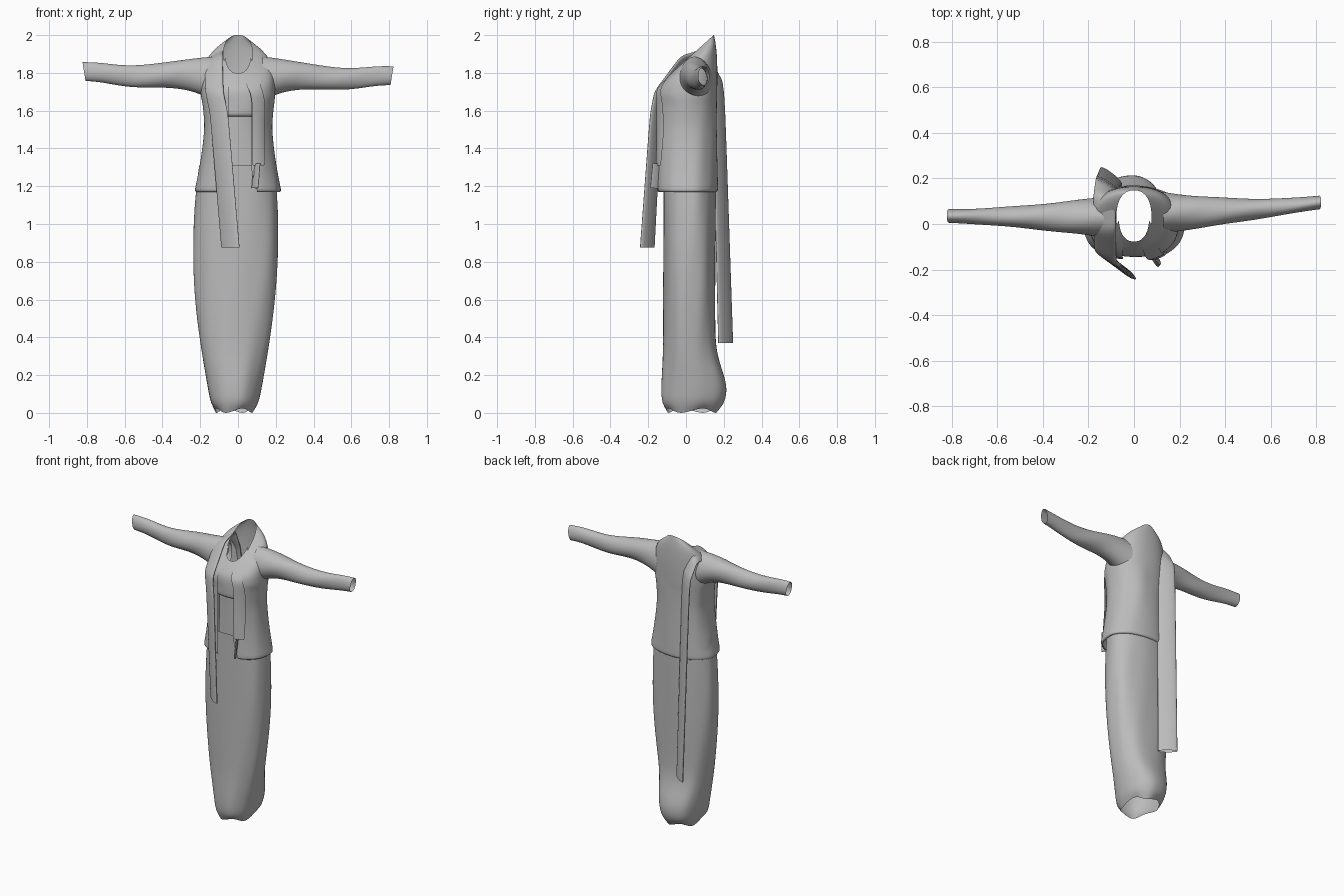
import bpy
from math import sin, cos, pi, asin, copysign, exp
from mathutils import Vector

cube = bpy.data.objects.get("Cube")
if cube:
    bpy.data.objects.remove(cube)

cloth = bpy.data.materials.new("grey cloth")
cloth.use_nodes = True
grey = (0.5, 0.5, 0.5, 1)
cloth.diffuse_color = grey
cloth.node_tree.nodes["Principled BSDF"].inputs["Base Color"].default_value = grey

SQUARE = 2.3  # how boxy the body sections are


def skin(name, rings, closed=True):
    """Join equal rings of points into a smooth surface."""
    count = len(rings[0])
    verts = [point for ring in rings for point in ring]
    faces = []
    for row in range(len(rings) - 1):
        for col in range(count if closed else count - 1):
            following = (col + 1) % count
            low, high = row * count, (row + 1) * count
            faces.append((low + col, low + following, high + following, high + col))
    mesh = bpy.data.meshes.new(name)
    mesh.from_pydata(verts, [], faces)
    mesh.materials.append(cloth)
    for poly in mesh.polygons:
        poly.use_smooth = True
    obj = bpy.data.objects.new(name, mesh)
    bpy.context.collection.objects.link(obj)
    smooth = obj.modifiers.new("smooth", "SUBSURF")
    smooth.levels = smooth.render_levels = 1


def spread(start, end, count):
    return [start + (end - start) * i / (count - 1) for i in range(count)]


def power(value, exponent):
    return copysign(abs(value) ** exponent, value)


def body_point(angle, centre, radius_x, radius_y):
    """Point on a rounded section, angle zero at the front."""
    x = radius_x * power(sin(angle), 2 / SQUARE)
    y = -radius_y * power(cos(angle), 2 / SQUARE)
    return centre[0] + x, centre[1] + y


def folds(angle, z):
    return 1 + 0.01 * (sin(5 * angle + 4 * z) + sin(9 * angle - 7 * z) / 2)


# Long skirt, narrowing downwards, pouched at the back and tucked at the hem
def skirt_ring(z):
    pouch = exp(-((z - 0.12) / 0.15) ** 2)
    tuck = 1 - 0.15 * max(0, 1 - z / 0.07) ** 2
    centre = (-0.02 + 0.01 * z, 0.018 + 0.025 * pouch)
    radius_x = (0.118 + 0.107 * sin(pi / 2 * z / 0.9)) * tuck
    radius_y = (0.138 + 0.035 * pouch) * tuck
    ring = []
    for angle in spread(0, 2 * pi, 57)[:-1]:
        wave = folds(angle, z)
        x, y = body_point(angle, centre, radius_x * wave, radius_y * wave)
        ragged = 0.012 * (1 + sin(4 * angle)) if z == 0 else 0
        ring.append((x, y, z + ragged))
    return ring


skin("skirt", [skirt_ring(z) for z in spread(0, 1.31, 28)])


# Jacket sections: flared hem, nipped waist, yoke tilting up to the back collar
def jacket_ring(z, grow, left, right, steps, wrap=False):
    yoke = max(0, min(1, (z - 1.66) / 0.235))
    radius_x = 0.18 + 0.05 * (abs(z - 1.52) / 0.35) ** 1.5
    radius_y = 0.14 + 0.1 * radius_x
    if yoke > 0:
        radius_x = 0.077 + 0.12 * (1 - yoke ** 4) ** 0.5
        radius_y = 0.16 - 0.042 * yoke ** 3
    tilt = 0.9 * yoke ** 1.3
    centre = (0, 0.005 + 0.025 * yoke ** 2)
    limits = []
    for x in (left, right):
        ratio = max(-1, min(1, x / radius_x))
        limits.append(asin(power(ratio, SQUARE / 2)))
    start, end = limits
    if wrap:
        start, end = end, start + 2 * pi
    ring = []
    for angle in spread(start, end, steps):
        wave = folds(angle, z) if yoke == 0 else 1
        x, y = body_point(angle, centre, radius_x * wave + grow,
                          radius_y * wave + grow)
        ring.append((x, y, z + tilt * (y - centre[1])))
    return ring


def right_edge(z):
    return 0.07 + 0.3 * max(0, 1.28 - z) - 0.16 * max(0, z - 1.66)


hem, collar = 1.17, 1.895
skin("jacket", [jacket_ring(hem, -0.015, -0.05, 0.1, 56, wrap=True)] + [
    jacket_ring(z, 0, -0.05, right_edge(z), 56, wrap=True)
    for z in spread(hem, collar, 24)], closed=False)

# Inner layers seen in the jacket opening
skin("blouse", [jacket_ring(1.57, -0.03, -0.1, 0.1, 16)] + [
    jacket_ring(z, -0.01, -0.1, 0.1, 16) for z in spread(1.57, collar, 10)],
    closed=False)
skin("under_top", [jacket_ring(z, -0.045, -0.1, 0.1, 16)
                   for z in spread(1.28, 1.6, 6)], closed=False)

# Left lapel band lying on the jacket edge
skin("left_lapel", [jacket_ring(z, 0.01, right_edge(z), right_edge(z) + 0.065, 8)
                    for z in spread(1.31, 1.85, 14)], closed=False)

# Sleeves, open at the cuff, the left one held further back
for name, side in (("right_sleeve", -1), ("left_sleeve", 1)):
    rings = []
    for along in spread(0, 1, 16):
        x = side * (0.13 + 0.685 * along)
        root = (1 - along) ** 5
        cy = 0.04 + 0.01 * side + along ** 2 * (0.025 + 0.02 * side)
        cz = 1.785 + 0.01 * sin(8 * along) - 0.011 * side * along - 0.02 * root
        radius_y = 0.03 + 0.06 * (1 - along) ** 1.5
        radius_z = 0.05 + 0.02 * (1 - along) + 0.05 * root
        ring = []
        for angle in spread(0, 2 * pi, 29)[:-1]:
            wave = 1 + 0.025 * sin(3 * angle + 20 * x)
            lean = side * 0.008 * along * sin(angle)
            ring.append((x + lean, cy + radius_y * cos(angle) * wave,
                         cz + radius_z * sin(angle) * wave))
        rings.append(ring)
    skin(name, rings)


def ribbon(name, path, half_width, thick):
    """Flat hollow band along a path, its outer edge set back from the body."""
    path = [Vector(p) for p in path]
    points = [path[0]]
    for a, b in zip(path, path[1:]):
        points += [a.lerp(b, t) for t in spread(0, 1, 5)[1:]]
    rings = []
    for i, point in enumerate(points):
        ahead = points[min(i + 1, len(points) - 1)] - points[max(i - 1, 0)]
        slope = 0.2 * max(0, point.z - 1.7)
        across = Vector((half_width, -0.19 * abs(point.y), slope))
        out = ahead.cross(across).normalized() * thick
        rings.append([point + across * cos(angle) + out * sin(angle)
                      for angle in spread(0, 2 * pi, 13)[:-1]])
    skin(name, rings)


# Sash hung over the right shoulder, longer at the back
ribbon("sash", [
    (-0.04, -0.205, 0.875), (-0.1, -0.16, 1.58), (-0.125, -0.14, 1.7),
    (-0.13, -0.02, 1.86), (-0.13, 0.11, 1.89), (-0.12, 0.17, 1.75),
    (-0.1, 0.21, 0.37)], 0.05, 0.014)

# Loose tab under the lapel
ribbon("lapel_tab", [(0.09, -0.16, 1.19), (0.1, -0.15, 1.32)], 0.018, 0.008)
